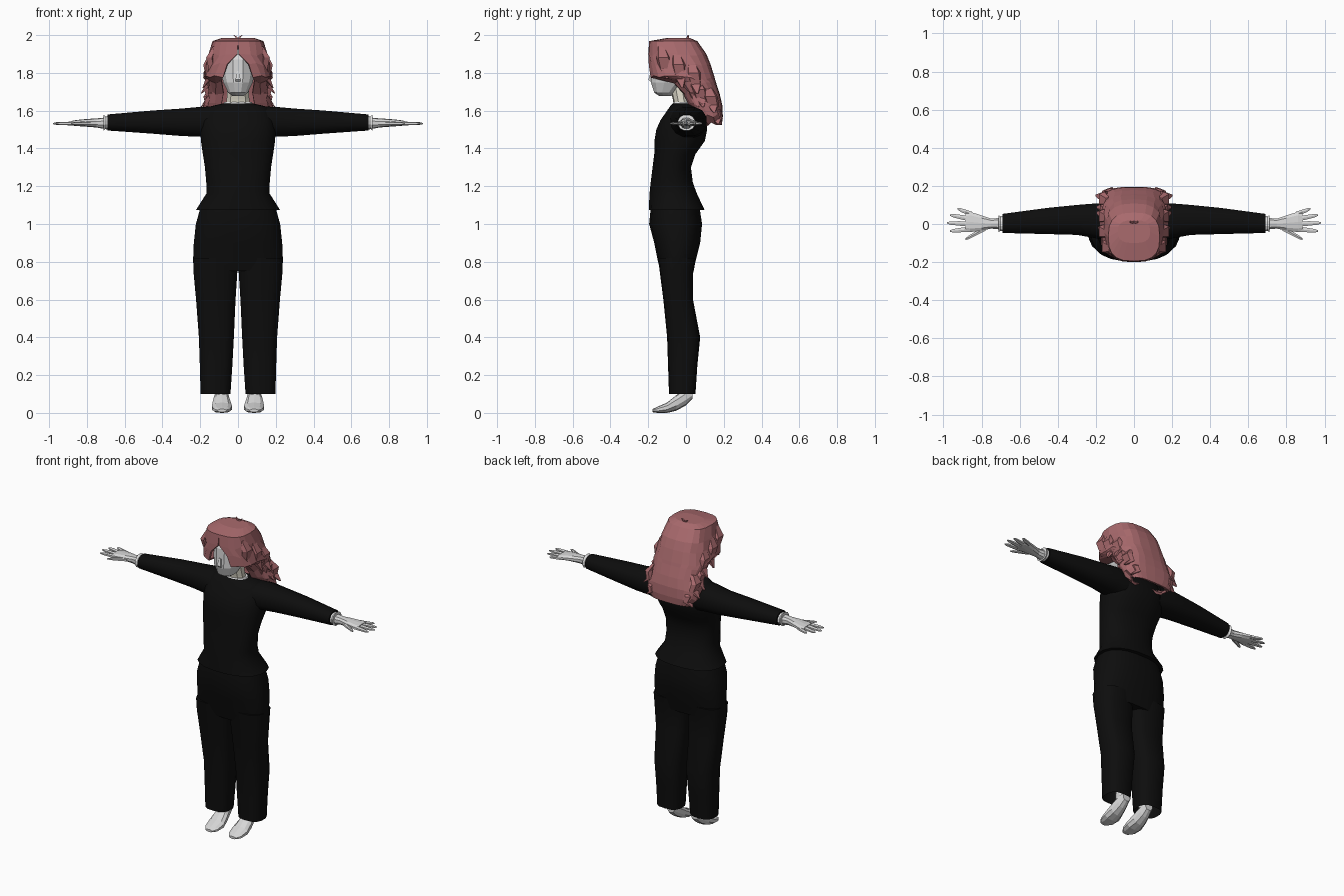
import bpy, bmesh, math, random
random.seed(4)


def material(name, rgb):
    m = bpy.data.materials.new(name)
    m.diffuse_color = (*rgb, 1)
    return m


BLACK = material("black cloth", (0.004, 0.004, 0.004))
SKIN = material("pale skin", (0.68, 0.68, 0.68))
NECK = material("cream neck", (0.74, 0.71, 0.60))
WHITE = material("white trim", (0.80, 0.80, 0.80))
HAIR = material("rose hair", (0.40, 0.145, 0.155))


def finish(name, bm, mat, mirror=False, smooth=False, thick=0):
    bmesh.ops.recalc_face_normals(bm, faces=bm.faces)
    me = bpy.data.meshes.new(name)
    bm.to_mesh(me)
    bm.free()
    me.materials.append(mat)
    ob = bpy.data.objects.new(name, me)
    bpy.context.collection.objects.link(ob)
    if smooth:
        bpy.ops.object.select_all(action='DESELECT')
        ob.select_set(True)
        bpy.context.view_layer.objects.active = ob
        bpy.ops.object.shade_smooth_by_angle(angle=math.radians(35))
    if mirror:
        ob.modifiers.new("mirror", 'MIRROR').merge_threshold = 0.0005
    if thick:
        s = ob.modifiers.new("thickness", 'SOLIDIFY')
        s.thickness, s.offset = thick, -1
    return ob


def loft(name, mat, axis, rings, n=12, p=0.9, caps=(True, True), **kw):
    """Skin rounded sections (t, a0, a1, b0, b1) stacked along one axis."""
    bm = bmesh.new()
    loops = []
    for t, a0, a1, b0, b1 in rings:
        loop = []
        for i in range(n):
            u = 2 * math.pi * (i + 0.5) / n
            c, s = math.cos(u), math.sin(u)
            k = 1 / math.cos(math.pi / n)      # keep the flats at full width
            a = (a0 + a1) / 2 + (a1 - a0) / 2 * math.copysign(min(1, abs(c * k)) ** p, c)
            b = (b0 + b1) / 2 + (b1 - b0) / 2 * math.copysign(min(1, abs(s * k)) ** p, s)
            co = {'x': (t, a, b), 'y': (a, t, b), 'z': (a, b, t)}[axis]
            loop.append(bm.verts.new(co))
        loops.append(loop)
    for l0, l1 in zip(loops, loops[1:]):
        for i in range(n):
            j = (i + 1) % n
            bm.faces.new((l0[i], l0[j], l1[j], l1[i]))
    if caps[0]:
        bm.faces.new(loops[0])
    if caps[1]:
        bm.faces.new(loops[-1])
    return finish(name, bm, mat, **kw)


def sym(rows):
    """Sections centred on x = 0: (z, half width, front, back)."""
    return [(z, -w, w, f, b) for z, w, f, b in rows]


# Trousers: hips and two wide legs
loft("trouser_hips", BLACK, 'z', sym([
    (0.75, 0.228, -0.135, 0.04), (0.80, 0.238, -0.148, 0.05), (0.90, 0.234, -0.168, 0.075),
    (1.00, 0.223, -0.195, 0.085), (1.10, 0.195, -0.185, 0.07)]), n=20, p=0.8, smooth=True)
loft("trouser_leg", BLACK, 'z', [
    (0.10, 0.04, 0.198, -0.09, 0.05), (0.25, 0.03, 0.202, -0.095, 0.06),
    (0.40, 0.022, 0.207, -0.10, 0.075), (0.60, 0.013, 0.222, -0.12, 0.037),
    (0.74, 0.004, 0.235, -0.138, 0.038), (0.82, 0.0, 0.236, -0.148, 0.05)],
    n=14, p=0.75, caps=(False, True), mirror=True, smooth=True)

# Shirt with flared hem, and sleeves
loft("shirt", BLACK, 'z', sym([
    (1.075, 0.222, -0.197, 0.098), (1.16, 0.168, -0.193, 0.058), (1.22, 0.168, -0.187, 0.036),
    (1.30, 0.175, -0.177, 0.026), (1.37, 0.186, -0.168, 0.05), (1.44, 0.196, -0.167, 0.10),
    (1.50, 0.20, -0.157, 0.112), (1.55, 0.195, -0.135, 0.11), (1.60, 0.175, -0.10, 0.09),
    (1.622, 0.15, -0.085, 0.07), (1.637, 0.085, -0.07, 0.035)]), n=20, p=0.85, smooth=True)
loft("sleeve", BLACK, 'x', [
    (0.12, -0.09, 0.10, 1.45, 1.622), (0.20, -0.075, 0.108, 1.462, 1.62),
    (0.30, -0.057, 0.10, 1.466, 1.611), (0.45, -0.053, 0.085, 1.478, 1.601),
    (0.69, -0.047, 0.053, 1.495, 1.58)], n=12, p=0.85, mirror=True, smooth=True)

# White trim at wrists and neckline
loft("cuff", WHITE, 'x', [
    (0.68, -0.04, 0.045, 1.50, 1.573), (0.70, -0.036, 0.04, 1.505, 1.57),
    (0.712, -0.042, 0.047, 1.495, 1.578)], mirror=True)
loft("collar", WHITE, 'z', sym([
    (1.625, 0.082, -0.076, 0.035), (1.645, 0.074, -0.066, 0.03)]), n=16)

# Hands: palm, four fingers and thumb
loft("palm", SKIN, 'x', [
    (0.69, -0.03, 0.033, 1.50, 1.565), (0.75, -0.024, 0.028, 1.511, 1.559),
    (0.80, -0.035, 0.045, 1.515, 1.556), (0.86, -0.042, 0.064, 1.519, 1.550),
    (0.885, -0.035, 0.056, 1.523, 1.545)], n=10, mirror=True)
fingers = [("index_finger", 0.86, -0.027, 0.965, -0.037), ("middle_finger", 0.86, 0.0, 0.98, 0.006),
           ("ring_finger", 0.86, 0.027, 0.965, 0.047), ("little_finger", 0.85, 0.05, 0.925, 0.08),
           ("thumb", 0.78, -0.022, 0.885, -0.08)]
for name, x0, y0, x1, y1 in fingers:
    rows = []
    for f, r in ((0, 0.014), (0.5, 0.0115), (0.85, 0.009), (1, 0.004)):
        y = y0 + (y1 - y0) * f
        rows.append((x0 + (x1 - x0) * f, y - r, y + r, 1.532 - r * 0.75, 1.532 + r * 0.75))
    loft(name, SKIN, 'x', rows, n=6, mirror=True)

# Feet on tiptoe with raised heels, and ankles
loft("foot", SKIN, 'y', [
    (-0.178, 0.062, 0.108, 0.004, 0.02), (-0.15, 0.04, 0.13, 0.0, 0.033),
    (-0.10, 0.032, 0.138, 0.0, 0.055), (-0.05, 0.042, 0.132, 0.012, 0.095),
    (0.0, 0.052, 0.122, 0.04, 0.13), (0.035, 0.06, 0.112, 0.075, 0.13)], n=10, mirror=True)
loft("ankle", SKIN, 'z', [
    (0.08, 0.055, 0.118, -0.045, 0.03), (0.22, 0.06, 0.125, -0.04, 0.035)], n=10, mirror=True)

# Neck and head
loft("neck", NECK, 'z', sym([
    (1.60, 0.066, -0.06, 0.03), (1.66, 0.06, -0.07, 0.015), (1.74, 0.055, -0.09, 0.01)]), n=10)
loft("head", SKIN, 'z', sym([
    (1.677, 0.028, -0.14, -0.08), (1.695, 0.052, -0.168, -0.05), (1.75, 0.078, -0.186, 0.02),
    (1.80, 0.09, -0.182, 0.05), (1.87, 0.09, -0.18, 0.06), (1.93, 0.07, -0.15, 0.04)]), n=12)
loft("nose", SKIN, 'z', sym([
    (1.755, 0.014, -0.19, -0.16), (1.765, 0.013, -0.199, -0.16), (1.81, 0.006, -0.186, -0.16)]), n=4)

# Hair shell: half arcs around the head, open over the face (z, width, front, back, gap)
arcs = [(1.985, 0.085, -0.10, 0.02, 0), (1.968, 0.135, -0.195, 0.06, 0),
        (1.90, 0.152, -0.20, 0.108, 0.004), (1.845, 0.162, -0.20, 0.13, 0.055),
        (1.775, 0.178, -0.195, 0.152, 0.082), (1.755, 0.168, -0.08, 0.157, 0.085),
        (1.69, 0.16, -0.02, 0.178, 0.08), (1.63, 0.178, 0.01, 0.192, 0.085),
        (1.57, 0.175, 0.055, 0.195, 0.085), (1.525, 0.135, 0.10, 0.19, 0.05)]
bm = bmesh.new()
cols, p, loops = 11, 0.72, []
for k, (z, w, f, b, g) in enumerate(arcs):
    t0 = math.asin((g / w) ** (1 / p))
    loop = []
    for i in range(cols):
        t = t0 + (math.pi - t0) * i / (cols - 1)
        wave = 0 if k < 2 or i > 7 else (0.035 if (i + k) % 2 else -0.03) + random.uniform(-0.02, 0.02)
        x = w * max(0, math.sin(t)) ** p * (1 + wave)
        c = math.cos(t)
        y = (f + b) / 2 - (b - f) / 2 * math.copysign(abs(c) ** p, c)
        dz = random.uniform(-0.012, 0.012) if 1 < k and 0 < i < 8 else 0
        loop.append(bm.verts.new((0 if i == cols - 1 else x, y, z + dz)))
    loops.append(loop)
for l0, l1 in zip(loops, loops[1:]):
    for i in range(cols - 1):
        bm.faces.new((l0[i], l0[i + 1], l1[i + 1], l1[i]))
bm.faces.new(loops[0])
finish("hair_shell", bm, HAIR, mirror=True, thick=0.014)

# Wavy side locks that flick outwards: (x, y, top z, length, flick)
for k, (x, y, z, h, flick) in enumerate([
        (0.135, -0.13, 1.94, 0.17, 0.03), (0.15, -0.05, 1.91, 0.19, 0.035),
        (0.15, 0.03, 1.86, 0.17, 0.045), (0.145, 0.06, 1.76, 0.14, 0.05),
        (0.125, 0.04, 1.73, 0.11, 0.04), (0.15, 0.12, 1.72, 0.13, 0.05),
        (0.12, 0.14, 1.63, 0.10, 0.045)]):
    rows = []
    for f, dx, r in ((0, -0.015, 0.012), (0.35, 0.012, 0.022), (0.7, 0.0, 0.02), (1, 1, 0.003)):
        cx, cy = x + (flick if f == 1 else dx), y + 0.03 * f
        rows.append((z - h * f, cx - r, cx + r, cy - r * 1.7, cy + r * 1.7))
    loft(f"side_lock_{k + 1}", HAIR, 'z', rows, n=5, p=1, mirror=True)

# Small sprig on the crown
loft("crown_sprig", HAIR, 'z', [
    (1.975, -0.002, 0.01, 0.0, 0.016), (1.99, 0.004, 0.014, 0.004, 0.016),
    (2.0, 0.02, 0.024, 0.008, 0.014)], n=4, mirror=True)
